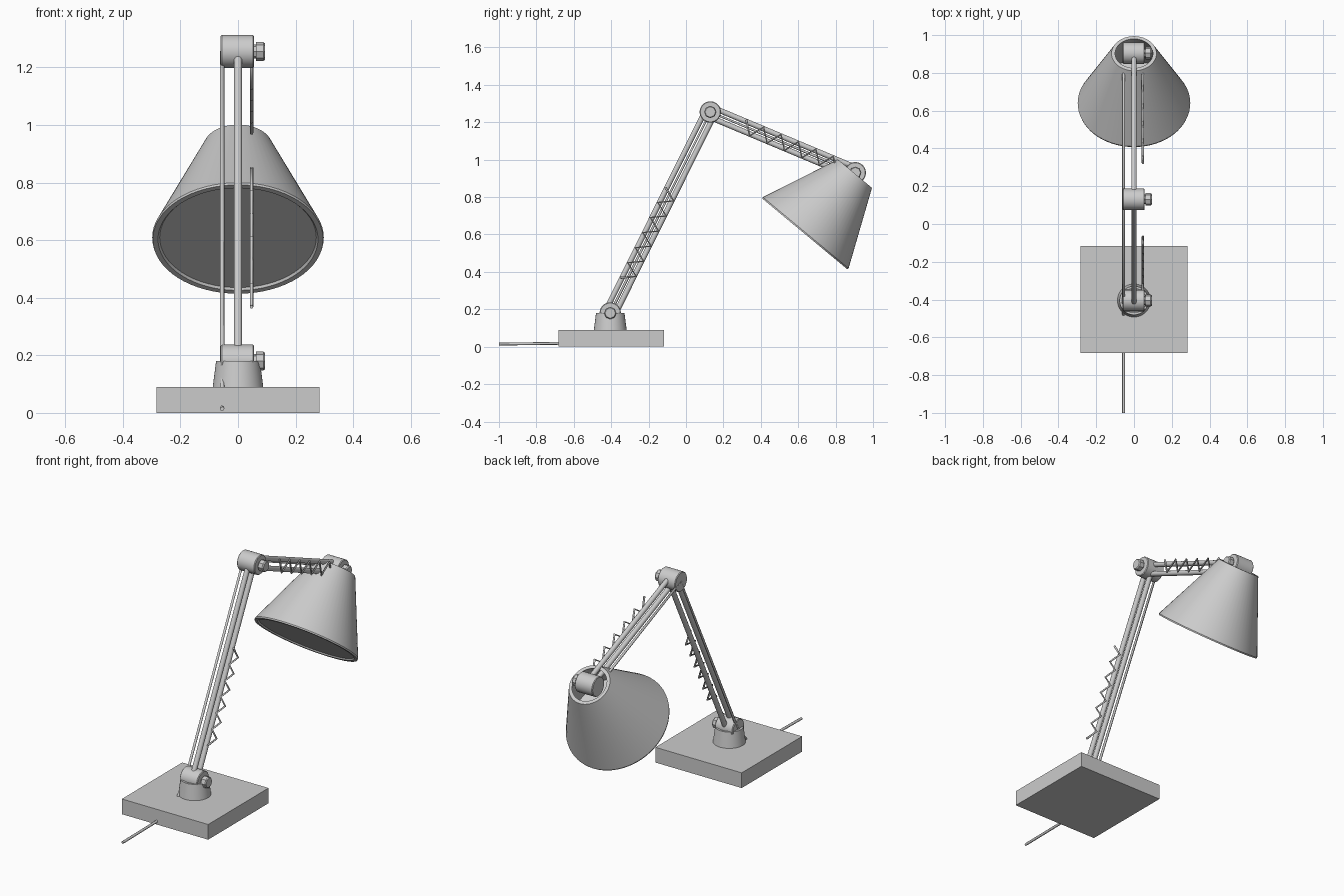
import bpy, bmesh, math
from mathutils import Vector, Matrix

cube = bpy.data.objects.get("Cube")
if cube:
    bpy.data.objects.remove(cube, do_unlink=True)

grey = bpy.data.materials.new("light grey")
grey.use_nodes = True
colour = (0.6, 0.6, 0.6, 1)
grey.diffuse_color = colour
grey.node_tree.nodes["Principled BSDF"].inputs["Base Color"].default_value = colour

# Joint centres, from base to lamp head
FOOT = Vector((0, -0.405, 0.18))
ELBOW = Vector((0, 0.13, 1.255))
HEAD = Vector((0, 0.905, 0.93))


def finish(name, bm, smooth=True):
    bmesh.ops.recalc_face_normals(bm, faces=bm.faces)
    mesh = bpy.data.meshes.new(name)
    bm.to_mesh(mesh)
    bm.free()
    mesh.materials.append(grey)
    obj = bpy.data.objects.new(name, mesh)
    bpy.context.collection.objects.link(obj)
    if smooth:
        bpy.ops.object.select_all(action="DESELECT")
        obj.select_set(True)
        bpy.context.view_layer.objects.active = obj
        bpy.ops.object.shade_smooth_by_angle(angle=math.radians(35))
    return obj


def lathe(name, profile, origin, axis, sides=48):
    """Revolve (radius, height) points about an axis."""
    bm = bmesh.new()
    turn = Vector(axis).to_track_quat("Z", "Y").to_matrix().to_4x4()
    verts = [bm.verts.new((r, 0, h)) for r, h in profile]
    edges = [bm.edges.new(pair) for pair in zip(verts, verts[1:])]
    bmesh.ops.spin(bm, geom=verts + edges, cent=(0, 0, 0), axis=(0, 0, 1),
                   angle=math.tau, steps=sides, use_duplicate=False)
    bmesh.ops.remove_doubles(bm, verts=bm.verts, dist=0.0001)
    bm.transform(Matrix.Translation(origin) @ turn)
    return finish(name, bm)


def rod(name, a, b, radius):
    length = (b - a).length
    return lathe(name, [(0, 0), (radius, 0), (radius, length), (0, length)], a, b - a, 20)


def wire(name, points, radius):
    curve = bpy.data.curves.new(name, "CURVE")
    curve.dimensions = "3D"
    curve.bevel_depth = radius
    curve.bevel_resolution = 2
    curve.use_fill_caps = True
    spline = curve.splines.new("POLY")
    spline.points.add(len(points) - 1)
    for p, co in zip(spline.points, points):
        p.co = (*co, 1)
    curve.materials.append(grey)
    obj = bpy.data.objects.new(name, curve)
    bpy.context.collection.objects.link(obj)


# Square base
bm = bmesh.new()
bmesh.ops.create_cube(bm, size=1, matrix=Matrix.Translation((0, -0.4, 0.045))
                      @ Matrix.Diagonal((0.565, 0.565, 0.09, 1)))
finish("base", bm, smooth=False)

# Hollow cup that holds the lowest joint
lathe("base_cup", [(0, 0.0), (0.088, 0.0), (0.076, 0.093), (0.064, 0.093),
                   (0.07, 0.01), (0, 0.01)], (0, -0.405, 0.088), (0, 0, 1))

# Joint barrels with bolts
for label, centre in (("foot", FOOT), ("elbow", ELBOW), ("head", HEAD)):
    lathe(label + "_joint", [(0, -0.06), (0.053, -0.06), (0.057, -0.056),
                             (0.057, 0.052), (0.053, 0.056), (0, 0.056)], centre, (1, 0, 0))
    lathe(label + "_bolt", [(0, 0.05), (0.025, 0.05), (0.025, 0.062), (0.033, 0.062),
                            (0.033, 0.088), (0.028, 0.094), (0, 0.094)],
          centre, (1, 0, 0), 8)

# Paired rods of each arm and the zigzag spring beside them
for label, a, b, start, end, zigs in (("lower", FOOT, ELBOW, 0.16, 0.61, 12),
                                      ("upper", ELBOW, HEAD, 0.23, 0.89, 11)):
    along = (b - a).normalized()
    across = Vector((1, 0, 0)).cross(along)
    for side, s in (("front", 1), ("back", -1)):
        shift = across * 0.027 * s
        rod(f"{label}_arm_{side}_rod", a + shift, b + shift, 0.0145)
    shift = Vector((0.047, 0, 0))
    points = [a.lerp(b, start + (end - start) * i / zigs) + shift
              + across * 0.036 * (-1) ** i for i in range(zigs + 1)]
    wire(label + "_spring", points, 0.006)

# Power cord through the base and along both arms
cord_x = Vector((-0.055, 0, 0))
cord = [Vector((0, -1, 0.014)), Vector((0, -0.68, 0.018)), Vector((0, -0.49, 0.02)),
        Vector((0, -0.478, 0.095)), FOOT, ELBOW, ELBOW.lerp(HEAD, 0.86)]
wire("power_cord", [p + cord_x for p in cord], 0.0075)

# Hollow conical shade, closed near the rim by a flat diffuser
rim = Vector((0, 0.635, 0.603))
axis = Vector((0, 0.639, 0.769))
lathe("shade", [(0, 0.008), (0.272, 0.008), (0.278, 0), (0.296, 0), (0.298, 0.008),
                (0.119, 0.419), (0.1, 0.419), (0.27, 0.025), (0, 0.025)], rim, axis, 64)
